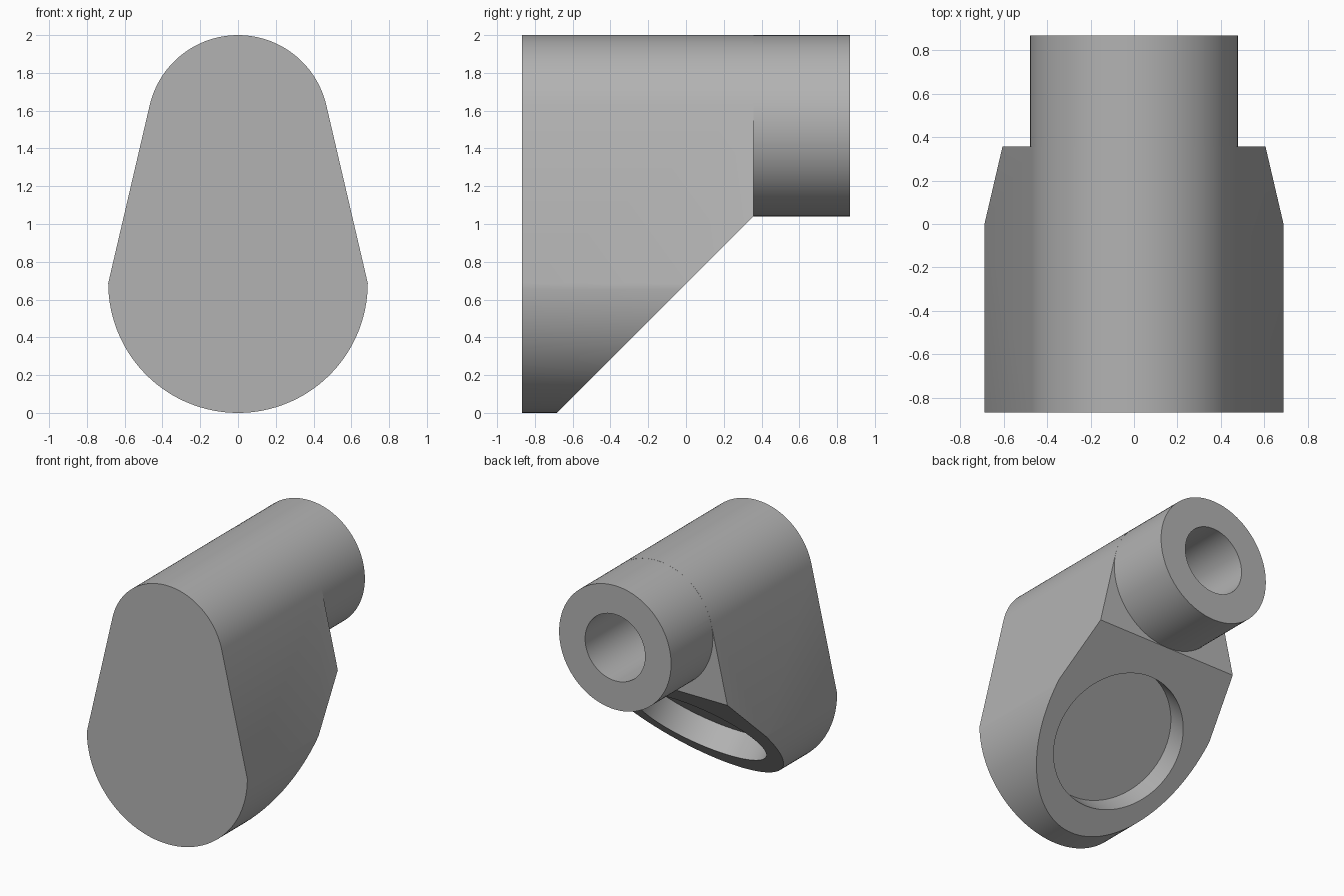
import bpy, bmesh, math
from mathutils import Matrix, Vector

cube = bpy.data.objects.get("Cube")
if cube:
    bpy.data.objects.remove(cube)

grey = bpy.data.materials.new("plain_grey")
grey.use_nodes = True
COLOUR = (0.45, 0.45, 0.45, 1)
grey.diffuse_color = COLOUR
grey.node_tree.nodes["Principled BSDF"].inputs["Base Color"].default_value = COLOUR

FRONT, BACK, STEP = -0.867, 0.867, 0.357
TOP_R, BASE_R = 0.48, 0.687
TOP_Z = 2 - TOP_R
SLOPE_OUT = Vector((0, 1, -1)).normalized()


def add_object(name, bm):
    bmesh.ops.recalc_face_normals(bm, faces=bm.faces)
    mesh = bpy.data.meshes.new(name)
    bm.to_mesh(mesh)
    bm.free()
    mesh.materials.append(grey)
    obj = bpy.data.objects.new(name, mesh)
    bpy.context.collection.objects.link(obj)
    return obj


def cylinder(name, start, end, radius):
    start, end = Vector(start), Vector(end)
    axis = end - start
    turn = axis.to_track_quat('Z', 'Y').to_matrix().to_4x4()
    bm = bmesh.new()
    bmesh.ops.create_cone(bm, cap_ends=True, segments=96, radius1=radius, radius2=radius,
                          depth=axis.length,
                          matrix=Matrix.Translation((start + end) / 2) @ turn)
    return add_object(name, bm)


def combine(target, other, operation):
    mod = target.modifiers.new(other.name, 'BOOLEAN')
    mod.operation = operation
    mod.solver = 'EXACT'
    mod.object = other
    bpy.context.view_layer.objects.active = target
    bpy.ops.object.modifier_apply(modifier=mod.name)
    bpy.data.objects.remove(other)


def arc(radius, z, start, end, steps=64):
    angles = [math.radians(start + (end - start) * i / steps) for i in range(steps + 1)]
    return [(radius * math.cos(a), z + radius * math.sin(a)) for a in angles]


# Teardrop body: small arc above, large arc below, straight flanks
bm = bmesh.new()
outline = arc(TOP_R, TOP_Z, 13.3, 166.7) + arc(BASE_R, BASE_R, 180, 360)
face = bm.faces.new([bm.verts.new((x, FRONT, z)) for x, z in outline])
grown = bmesh.ops.extrude_face_region(bm, geom=[face])
bmesh.ops.translate(bm, vec=(0, STEP - FRONT, 0),
                    verts=[v for v in grown["geom"] if isinstance(v, bmesh.types.BMVert)])

# Slanted underside
cut = bmesh.ops.bisect_plane(bm, geom=bm.verts[:] + bm.edges[:] + bm.faces[:],
                             plane_co=(0, STEP, 1.04), plane_no=SLOPE_OUT, clear_outer=True)
bmesh.ops.holes_fill(bm, edges=[e for e in cut["geom_cut"] if isinstance(e, bmesh.types.BMEdge)])
body = add_object("housing", bm)

# Rear tube shares the upper arc of the body
combine(body, cylinder("tube", (0, -0.2, TOP_Z), (0, BACK, TOP_Z), TOP_R - 0.0005), 'UNION')

# Stepped opening in the slanted face, with a rounded chamber behind it
mouth = Vector((0, -0.17, 0.513))
joint = mouth - SLOPE_OUT * 0.39
combine(body, cylinder("counterbore", mouth + SLOPE_OUT * 0.1, mouth - SLOPE_OUT * 0.19, 0.51),
        'DIFFERENCE')
cavity = cylinder("cavity", mouth + SLOPE_OUT * 0.1, joint, 0.4)
bm = bmesh.new()
bmesh.ops.create_uvsphere(bm, u_segments=64, v_segments=32, radius=0.399,
                          matrix=Matrix.Translation(joint))
combine(cavity, add_object("chamber", bm), 'UNION')
combine(cavity, cylinder("riser", joint, joint + Vector((0, 0, 0.5)), 0.398), 'UNION')
combine(body, cavity, 'DIFFERENCE')

# Bore along the tube
combine(body, cylinder("bore", (0, BACK + 0.1, TOP_Z), (0, -0.45, TOP_Z), 0.257), 'DIFFERENCE')

bpy.ops.object.select_all(action='DESELECT')
body.select_set(True)
bpy.context.view_layer.objects.active = body
bpy.ops.object.shade_smooth_by_angle(angle=math.radians(25))
